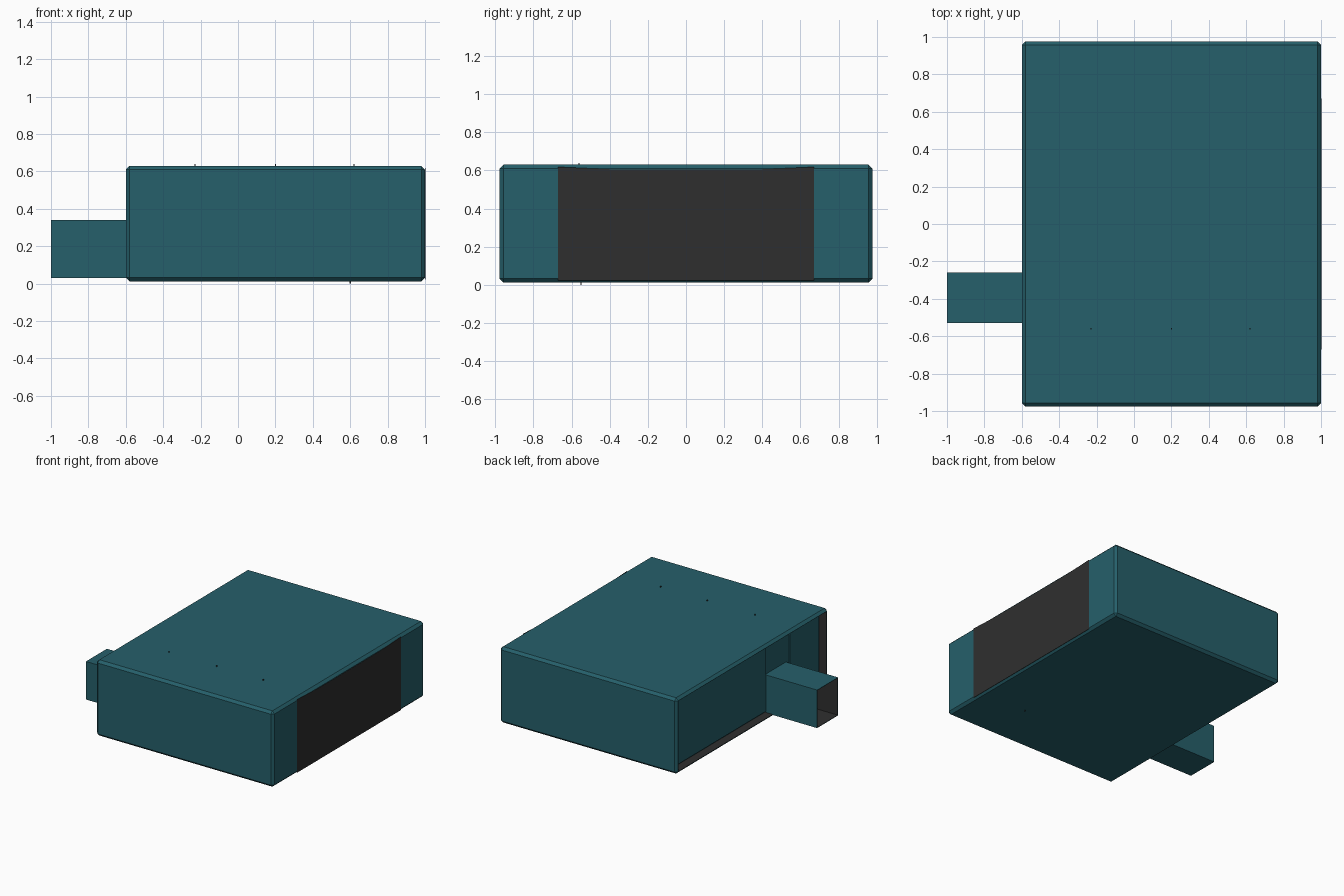
import bpy, bmesh
from mathutils import Vector

if "Cube" in bpy.data.objects:
    bpy.data.objects.remove(bpy.data.objects["Cube"])


def material(name, rgb):
    m = bpy.data.materials.new(name)
    m.diffuse_color = (*rgb, 1)
    m.use_nodes = True
    m.node_tree.nodes["Principled BSDF"].inputs["Base Color"].default_value = m.diffuse_color
    return m


TEAL = material("teal", (0.019, 0.116, 0.145))
DARK = material("dark", (0.028, 0.028, 0.028))


def finish(bm, name, mats):
    me = bpy.data.meshes.new(name)
    bm.to_mesh(me)
    bm.free()
    for m in mats:
        me.materials.append(m)
    ob = bpy.data.objects.new(name, me)
    bpy.context.collection.objects.link(ob)
    return ob


def box(name, lo, hi, mats, bevel=0, rim=0, depth=0):
    """Box, optionally chamfered, with a dark-lined pocket in its -x face."""
    lo, hi = Vector(lo), Vector(hi)
    bm = bmesh.new()
    bmesh.ops.create_cube(bm, size=1)
    for v in bm.verts:
        v.co = Vector((lo[i] + (v.co[i] + 0.5) * (hi[i] - lo[i]) for i in range(3)))
    if bevel:
        bmesh.ops.bevel(bm, geom=bm.edges[:], offset=bevel, segments=1,
                        profile=0.5, affect='EDGES')
    bm.normal_update()
    if depth:
        face = min(bm.faces, key=lambda f: f.calc_center_median().x)
        bmesh.ops.inset_region(bm, faces=[face], thickness=rim)
        sides = bmesh.ops.inset_region(bm, faces=[face], thickness=0.0005)["faces"]
        for f in sides:
            f.material_index = 1
        for v in face.verts:
            v.co.x += depth
    return finish(bm, name, mats)


# Main housing with a shallow recess on its left side
box("housing", (-0.6, -0.977, 0.012), (1.0, 0.977, 0.63), (TEAL, DARK),
    bevel=0.02, rim=0.003, depth=0.07)

# Divided back wall inside the recess
for name, y0, y1 in (("recess_panel_wide", -0.26, 0.94),
                     ("recess_panel_narrow", -0.94, -0.57)):
    box(name, (-0.54, y0, 0.045), (-0.52, y1, 0.6), (TEAL,))

# Hollow rectangular duct
box("duct", (-1.0, -0.53, 0.03), (-0.53, -0.26, 0.34), (TEAL, DARK),
    rim=0.006, depth=0.46)

# Dark panel on the right side, with slightly bowed top and bottom
half = [(0.67, 0.022), (0.67, 0.618), (0.4, 0.606), (0.2, 0.605)]
outline = half + [(-y, z) for y, z in reversed(half)]
bm = bmesh.new()
face = bm.faces.new([bm.verts.new((1.0, y, z)) for y, z in outline])
ext = bmesh.ops.extrude_face_region(bm, geom=[face])["geom"]
for v in ext:
    if isinstance(v, bmesh.types.BMVert):
        v.co.x += 0.002
bmesh.ops.recalc_face_normals(bm, faces=bm.faces[:])
finish(bm, "side_panel", (DARK,))

# Tiny pins on the roof and one foot pin below
for i, (x, y, z) in enumerate([(-0.23, -0.56, 0.633), (0.2, -0.56, 0.633),
                               (0.62, -0.56, 0.633), (0.6, -0.55, 0.007)]):
    box("pin_%d" % (i + 1), (x - 0.003, y - 0.003, z - 0.007),
        (x + 0.003, y + 0.003, z + 0.007), (DARK,))
